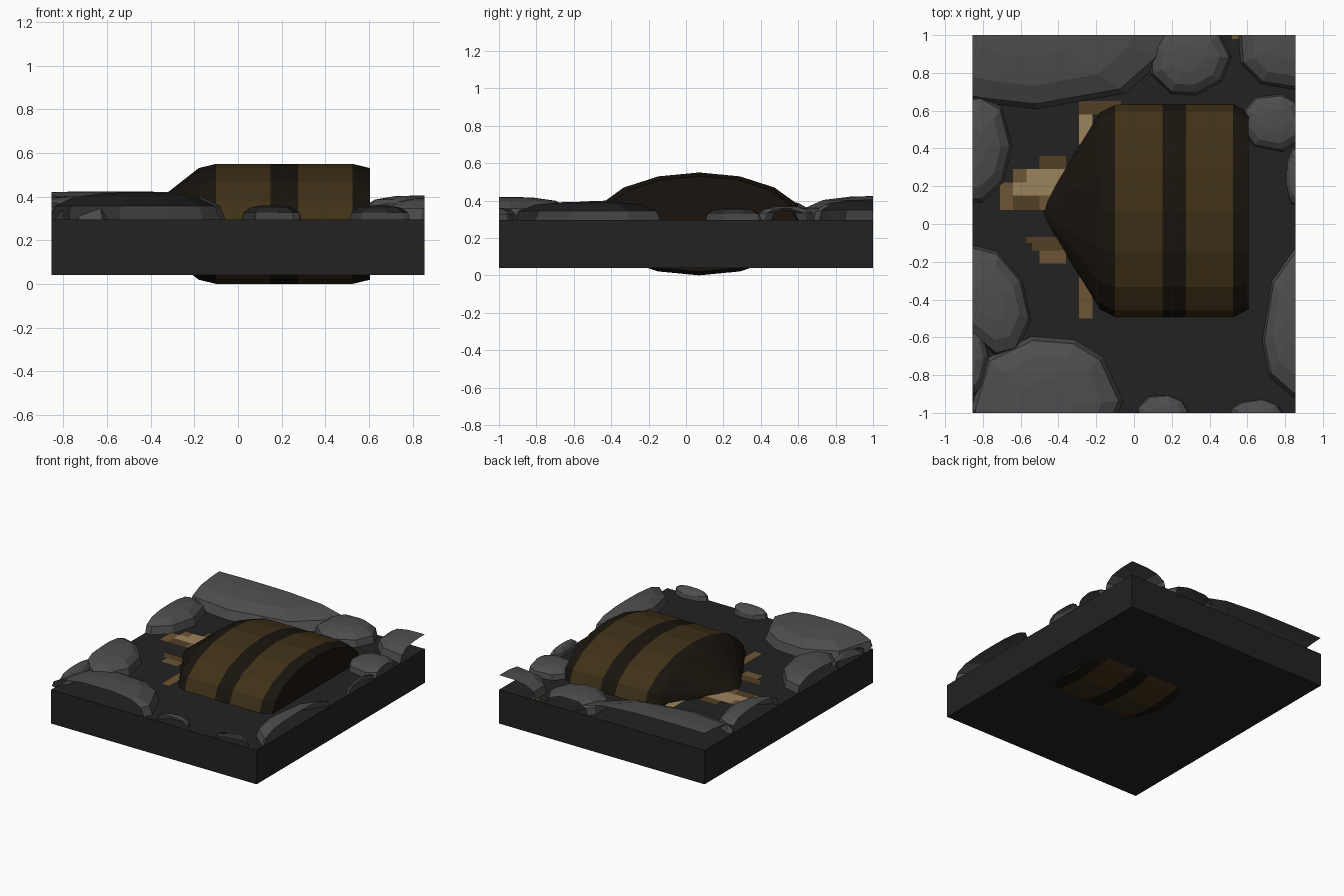
import bpy, bmesh, random
from math import sin, cos, pi, radians

if "Cube" in bpy.data.objects:
    bpy.data.objects.remove(bpy.data.objects["Cube"])

random.seed(4)
HX, HY, TOP = 0.855, 1.0, 0.295


def mat(name, rgb):
    m = bpy.data.materials.new(name)
    m.diffuse_color = (*rgb, 1)
    m.use_nodes = True
    m.node_tree.nodes["Principled BSDF"].inputs["Base Color"].default_value = m.diffuse_color
    return m


STONE = mat("stone_grey", (0.075, 0.075, 0.075))
SLAB = mat("slab_black", (0.016, 0.016, 0.016))
BROWN = mat("brown", (0.05, 0.031, 0.009))
DARK = mat("dark_brown", (0.010, 0.007, 0.004))
TONES = [mat("tan_dark", (0.085, 0.05, 0.018)),
         mat("tan_mid", (0.15, 0.09, 0.035)),
         mat("tan_pale", (0.33, 0.23, 0.11))]


def finish(bm, name, mats):
    bmesh.ops.recalc_face_normals(bm, faces=bm.faces)
    me = bpy.data.meshes.new(name)
    bm.to_mesh(me)
    bm.free()
    for m in mats:
        me.materials.append(m)
    ob = bpy.data.objects.new(name, me)
    bpy.context.collection.objects.link(ob)
    return ob


def bridge(bm, a, b, mi=0):
    n = len(a)
    for i in range(n):
        f = bm.faces.new((a[i], a[(i + 1) % n], b[(i + 1) % n], b[i]))
        f.material_index = mi


# Ground slab
bm = bmesh.new()
bmesh.ops.create_cube(bm, size=1)
for v in bm.verts:
    v.co = (v.co.x * 2 * HX, v.co.y * 2 * HY, 0.04 + (v.co.z + 0.5) * (TOP - 0.04))
finish(bm, "ground_slab", [SLAB])

# Striped body: squashed 16-sided lathe along x (x, scale, material of next strip)
profile = [(-0.48, 0.06, 1), (-0.32, 0.53, 1), (-0.18, 0.93, 1), (-0.10, 1, 0), (0.15, 1, 1),
           (0.275, 1, 0), (0.525, 1, 1), (0.605, 0.93, 1)]
bm = bmesh.new()
rings = []
for x, s, _ in profile:
    rings.append([bm.verts.new((x, 0.07 + 0.57 * s * cos(i * pi / 8),
                                0.275 + 0.275 * s * sin(i * pi / 8))) for i in range(16)])
for k in range(len(rings) - 1):
    bridge(bm, rings[k], rings[k + 1], profile[k][2])
for r in (rings[0], rings[-1]):
    bm.faces.new(r).material_index = 1
finish(bm, "striped_body", [BROWN, DARK])


# Rounded boulders, trimmed open at the slab border
def boulder(name, cx, cy, rx, ry, h, rot=0, n=9):
    bm = bmesh.new()
    c, s = cos(radians(rot)), sin(radians(rot))
    jit = [(random.uniform(-0.12, 0.12), random.uniform(0.97, 1.06)) for _ in range(n)]
    levels = []
    for k, z in ((1.0, 0), (0.94, 0.5), (0.72, 0.83), (0.38, 0.97)):
        ring = []
        for i, (da, r) in enumerate(jit):
            a = 2 * pi * i / n + da
            u, w = rx * r * k * cos(a), ry * r * k * sin(a)
            ring.append(bm.verts.new((cx + u * c - w * s, cy + u * s + w * c, TOP + h * z)))
        levels.append(ring)
    for a, b in zip(levels, levels[1:]):
        bridge(bm, a, b)
    tip = bm.verts.new((cx, cy, TOP + h))
    last = levels[-1]
    for i in range(n):
        bm.faces.new((last[i], last[(i + 1) % n], tip))
    for nx, ny, d in ((1, 0, HX), (-1, 0, HX), (0, 1, HY), (0, -1, HY)):
        bmesh.ops.bisect_plane(bm, geom=bm.verts[:] + bm.edges[:] + bm.faces[:],
                               plane_co=(nx * d, ny * d, 0), plane_no=(nx, ny, 0),
                               clear_outer=True)
    finish(bm, name, [STONE])


boulder("boulder_back_left", -0.58, 1.05, 0.84, 0.43, 0.13, n=13)
boulder("boulder_back_middle", 0.29, 0.88, 0.22, 0.20, 0.10)
boulder("boulder_back_right", 0.82, 0.97, 0.29, 0.27, 0.11)
boulder("boulder_right_upper", 0.74, 0.54, 0.17, 0.155, 0.075)
boulder("boulder_right_small", 0.87, 0.25, 0.07, 0.16, 0.065)
boulder("boulder_right_lower", 0.88, -0.50, 0.20, 0.40, 0.10, -8)
boulder("boulder_front_left", -0.46, -0.96, 0.40, 0.37, 0.125, n=10)
boulder("boulder_left_lower", -0.76, -0.40, 0.19, 0.30, 0.105, 22)
boulder("boulder_left_corner", -0.87, -0.72, 0.10, 0.19, 0.08)
boulder("boulder_left_upper", -0.86, 0.40, 0.21, 0.30, 0.11)
boulder("boulder_front_middle", 0.15, -1.0, 0.135, 0.10, 0.065)
boulder("boulder_front_right", 0.65, -1.02, 0.15, 0.095, 0.065)

# Flat stepped tan patches beside the body: (x0, x1, y0, y1, tone)
patches = [(-0.50, -0.36, 0.29, 0.36, 0), (-0.64, -0.57, 0.22, 0.29, 1),
           (-0.57, -0.29, 0.22, 0.29, 2), (-0.71, -0.64, 0.075, 0.22, 1),
           (-0.64, -0.57, 0.15, 0.22, 2), (-0.64, -0.50, 0.075, 0.15, 0),
           (-0.57, -0.36, 0.15, 0.22, 2), (-0.50, -0.36, 0.075, 0.15, 1),
           (-0.57, -0.36, -0.10, -0.07, 0), (-0.54, -0.36, -0.14, -0.10, 0),
           (-0.50, -0.36, -0.21, -0.14, 1), (-0.29, -0.07, 0.58, 0.65, 0),
           (-0.29, -0.22, 0.42, 0.58, 2), (-0.29, -0.22, -0.28, -0.36, 1),
           (-0.29, -0.22, -0.50, -0.36, 1), (0.52, 0.59, 0.98, 1.0, 1)]
bm = bmesh.new()
for x0, x1, y0, y1, t in patches:
    f = bm.faces.new([bm.verts.new((x, y, TOP + 0.006))
                      for x, y in ((x0, y0), (x1, y0), (x1, y1), (x0, y1))])
    f.material_index = t
finish(bm, "tan_patches", TONES)
